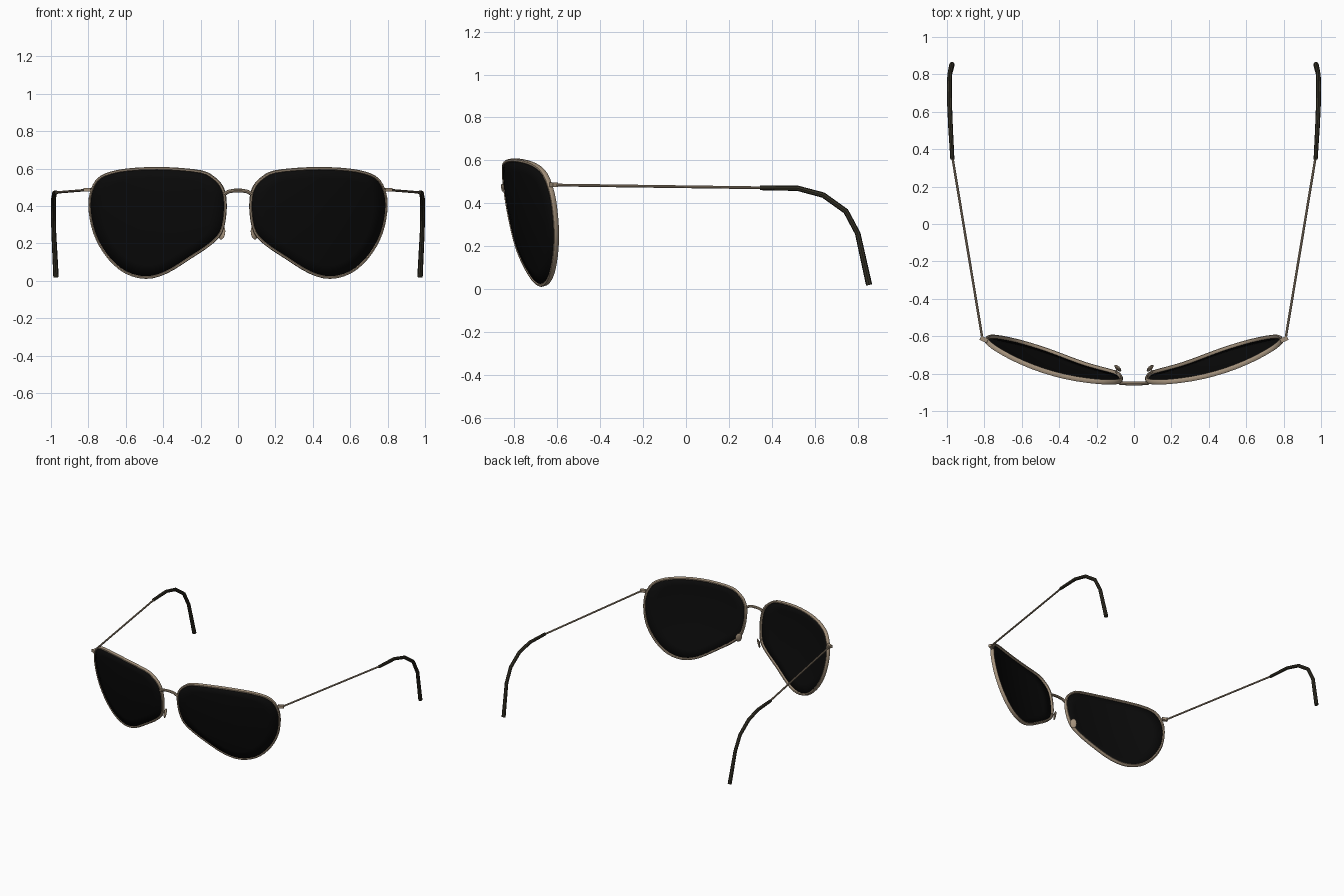
import bpy, bmesh, math
from mathutils import Vector, Matrix

if "Cube" in bpy.data.objects:
    bpy.data.objects.remove(bpy.data.objects["Cube"])


def material(name, rgb):
    m = bpy.data.materials.new(name)
    m.diffuse_color = (*rgb, 1)
    m.use_nodes = True
    m.node_tree.nodes["Principled BSDF"].inputs["Base Color"].default_value = m.diffuse_color
    return m


METAL = material("warm metal", (0.37, 0.285, 0.2))
TIP = material("dark olive plastic", (0.036, 0.032, 0.02))
GLASS = material("black glass", (0.003, 0.003, 0.003))


def finish(bm, name, mat, mirror=True, angle=40):
    bmesh.ops.recalc_face_normals(bm, faces=bm.faces)
    me = bpy.data.meshes.new(name)
    bm.to_mesh(me)
    bm.free()
    me.materials.append(mat)
    ob = bpy.data.objects.new(name, me)
    bpy.context.collection.objects.link(ob)
    bpy.ops.object.select_all(action='DESELECT')
    ob.select_set(True)
    bpy.context.view_layer.objects.active = ob
    bpy.ops.object.shade_smooth_by_angle(angle=math.radians(angle))
    if mirror:
        ob.modifiers.new("mirror", 'MIRROR').use_axis[0] = True
    return ob


def bridge_rings(bm, rings, closed=False):
    n = len(rings[0])
    count = len(rings) if closed else len(rings) - 1
    for i in range(count):
        a, b = rings[i], rings[(i + 1) % len(rings)]
        for j in range(n):
            k = (j + 1) % n
            bm.faces.new((a[j], a[k], b[k], b[j]))


def tube(name, pts, radii, mat, ref, sides=8, mirror=True):
    """Round tube through points; ref is a direction never parallel to it."""
    bm = bmesh.new()
    pts = [Vector(p) for p in pts]
    rings = []
    for i, p in enumerate(pts):
        t = (pts[min(i + 1, len(pts) - 1)] - pts[max(i - 1, 0)]).normalized()
        u = t.cross(Vector(ref)).normalized()
        v = t.cross(u)
        r = radii[i] if isinstance(radii, list) else radii
        rings.append([bm.verts.new(p + r * (math.cos(a) * u + math.sin(a) * v))
                      for a in (math.tau * k / sides for k in range(sides))])
    bridge_rings(bm, rings)
    bm.faces.new(rings[0])
    bm.faces.new(rings[-1])
    return finish(bm, name, mat, mirror)


# Wrapped lens surface: sweeps back to the side and towards the bottom
def surf(x, z):
    return Vector((x, -0.85 + 0.22 * (max(x, 0) / 0.8) ** 2.4
                   + 0.12 * (max(0.6 - z, 0) / 0.6) ** 1.6, z))


def normal(x, z, e=0.005):
    dx = surf(x + e, z) - surf(x - e, z)
    dz = surf(x, z + e) - surf(x, z - e)
    return dz.cross(dx).normalized()      # points backwards (+y)


# Teardrop outline (x, z), smoothed with a Catmull-Rom spline
OUTLINE = [(.125, .555), (.195, .59), (.37, .607), (.54, .605), (.675, .585),
           (.757, .54), (.795, .445), (.79, .33), (.757, .22), (.69, .115),
           (.60, .04), (.49, .012), (.38, .04), (.25, .12), (.14, .195),
           (.083, .26), (.062, .355), (.063, .45), (.083, .51)]
N = len(OUTLINE)
path = []
for i in range(N):
    p0, p1, p2, p3 = (Vector(OUTLINE[(i + k) % N]) for k in (-1, 0, 1, 2))
    for t in (0, 1 / 3, 2 / 3):
        path.append(0.5 * (2 * p1 + (p2 - p0) * t
                           + (2 * p0 - 5 * p1 + 4 * p2 - p3) * t * t
                           + (3 * p1 - p0 - 3 * p2 + p3) * t ** 3))
# move the centreline inwards by half the rim width
M = len(path)
HALF_W, HALF_D = 0.008, 0.013
center_line = []
for i in range(M):
    d = (path[(i + 1) % M] - path[i - 1]).normalized()
    center_line.append(path[i] + HALF_W * Vector((d.y, -d.x)))

# Rims: chamfered rectangular section following the outline
bm = bmesh.new()
section = [(-1, -.6), (-.5, -1), (.5, -1), (1, -.6),
           (1, .6), (.5, 1), (-.5, 1), (-1, .6)]
rings = []
for i, c in enumerate(center_line):
    nrm = normal(*c)
    t = (surf(*center_line[(i + 1) % M]) - surf(*center_line[i - 1])).normalized()
    side = t.cross(nrm).normalized()
    rings.append([bm.verts.new(surf(*c) + side * a * HALF_W + nrm * b * HALF_D)
                  for a, b in section])
bridge_rings(bm, rings, closed=True)
finish(bm, "rims", METAL)

# Lenses: concentric rings on the same surface, given a little thickness
bm = bmesh.new()
mid = Vector((0.44, 0.34))
OFFSET = 0.006


def lens_point(q):
    return bm.verts.new(surf(*q) - normal(*q) * OFFSET)


rings = [[lens_point(mid + (c - mid) * s) for c in center_line]
         for s in (1, .8, .6, .4, .2)]
bridge_rings(bm, rings)
hub = lens_point(mid)
for j in range(M):
    bm.faces.new((rings[-1][j], rings[-1][(j + 1) % M], hub))
lens = finish(bm, "lenses", GLASS)
solid = lens.modifiers.new("thickness", 'SOLIDIFY')
solid.thickness = 0.006
solid.offset = 0

# Nose bridge: shallow arch between the rims
tube("bridge", [(-.075, -.85, .462), (-.05, -.852, .477), (-.02, -.853, .482),
                (.02, -.853, .482), (.05, -.852, .477), (.075, -.85, .462)],
     0.010, METAL, (0, 1, 0), mirror=False)

# Hinge blocks at the outer rim
bm = bmesh.new()
bmesh.ops.create_cube(bm, size=1, matrix=Matrix.Translation((.802, -.617, .486))
                      @ Matrix.Rotation(math.radians(25), 4, 'Z')
                      @ Matrix.Diagonal((.042, .024, .02, 1)))
finish(bm, "hinges", METAL)

# Thin metal temple arms
tube("temple_arms", [(.811, -.61, .485), (.973, .37, .472)], 0.0065, METAL, (1, 0, 0))

# Plastic temple tips hooking down behind the ear
tube("temple_tips", [(.971, .345, .472), (.981, .52, .47), (.986, .64, .438),
                     (.987, .745, .363), (.985, .80, .26), (.973, .853, .02)],
     [.011, .0125, .013, .013, .013, .0145], TIP, (1, 0, 0))

# Nose pads and the short wires holding them
bm = bmesh.new()
bmesh.ops.create_uvsphere(bm, u_segments=12, v_segments=8, radius=1,
                          matrix=Matrix.Translation((.086, -.771, .255))
                          @ Matrix.Rotation(math.radians(-45), 4, 'Z')
                          @ Matrix.Rotation(math.radians(-12), 4, 'Y')
                          @ Matrix.Diagonal((.008, .024, .036, 1)))
finish(bm, "nose_pads", METAL)
tube("nose_pad_wires", [(.085, -.81, .285), (.098, -.79, .275), (.09, -.771, .258)],
     0.004, METAL, (0, 0, 1), sides=6)
